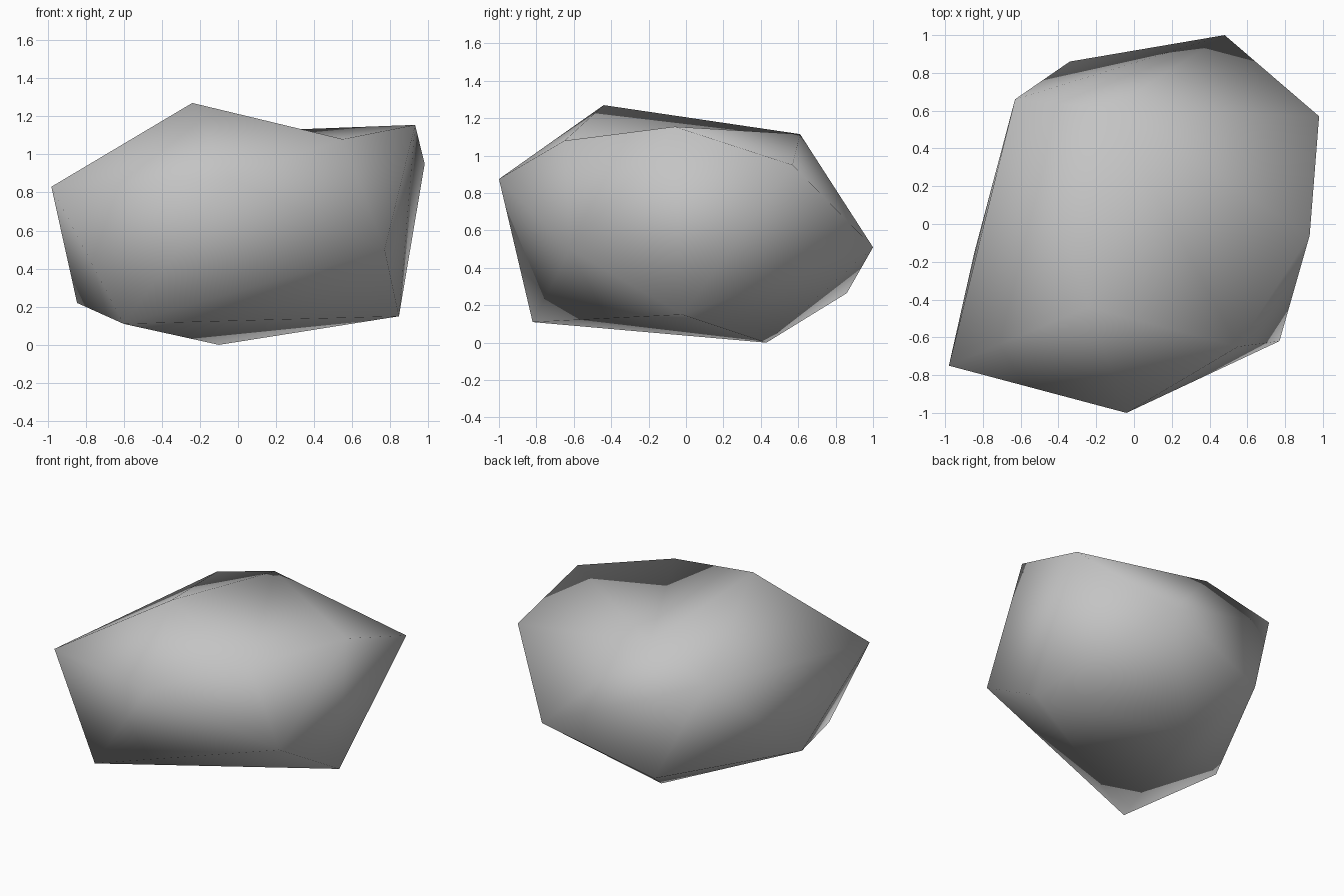
import bpy
import bmesh

cube = bpy.data.objects.get("Cube")
if cube:
    bpy.data.objects.remove(cube, do_unlink=True)

# Stone grey, used on the whole rock
stone = bpy.data.materials.new("stone_grey")
stone.use_nodes = True
grey = (0.55, 0.55, 0.55, 1)
stone.diffuse_color = grey
bsdf = next(n for n in stone.node_tree.nodes if n.type == "BSDF_PRINCIPLED")
bsdf.inputs["Base Color"].default_value = grey
bsdf.inputs["Roughness"].default_value = 0.8

# Corner points of the boulder, named by where they sit
corners = {
    "right_shoulder": (-0.98, -0.75, 0.83),
    "front_nose": (-0.04, -1.0, 0.875),
    "peak": (-0.24, -0.44, 1.27),
    "front_saddle": (0.55, -0.65, 1.08),
    "left_peak": (0.93, -0.06, 1.155),
    "left_shoulder": (0.98, 0.57, 0.95),
    "back_peak": (-0.125, 0.61, 1.115),
    "back_nose": (0.48, 1.0, 0.51),
    "back_foot": (-0.34, 0.86, 0.265),
    "back_right_shoulder": (-0.63, 0.66, 0.96),
    "right_foot": (-0.845, -0.15, 0.22),
    "left_foot": (0.845, -0.02, 0.15),
    "left_cheek": (0.77, -0.62, 0.5),
    "front_foot": (-0.6, -0.82, 0.11),
    "base": (-0.1, 0.43, 0.0),
}

# Wrap the corners in a faceted hull
bm = bmesh.new()
vert = {name: bm.verts.new(co) for name, co in corners.items()}
bmesh.ops.convex_hull(bm, input=list(bm.verts))

# Turn the top ridge into a shallow valley running back from the saddle
ridge = bm.edges.get((vert["peak"], vert["left_peak"]))
if ridge:
    bmesh.ops.rotate_edges(bm, edges=[ridge], use_ccw=False)
bmesh.ops.recalc_face_normals(bm, faces=list(bm.faces))
for face in bm.faces:
    face.smooth = True

# Boulder object
mesh = bpy.data.meshes.new("boulder")
bm.to_mesh(mesh)
bm.free()
mesh.materials.append(stone)
boulder = bpy.data.objects.new("boulder", mesh)
bpy.context.collection.objects.link(boulder)
